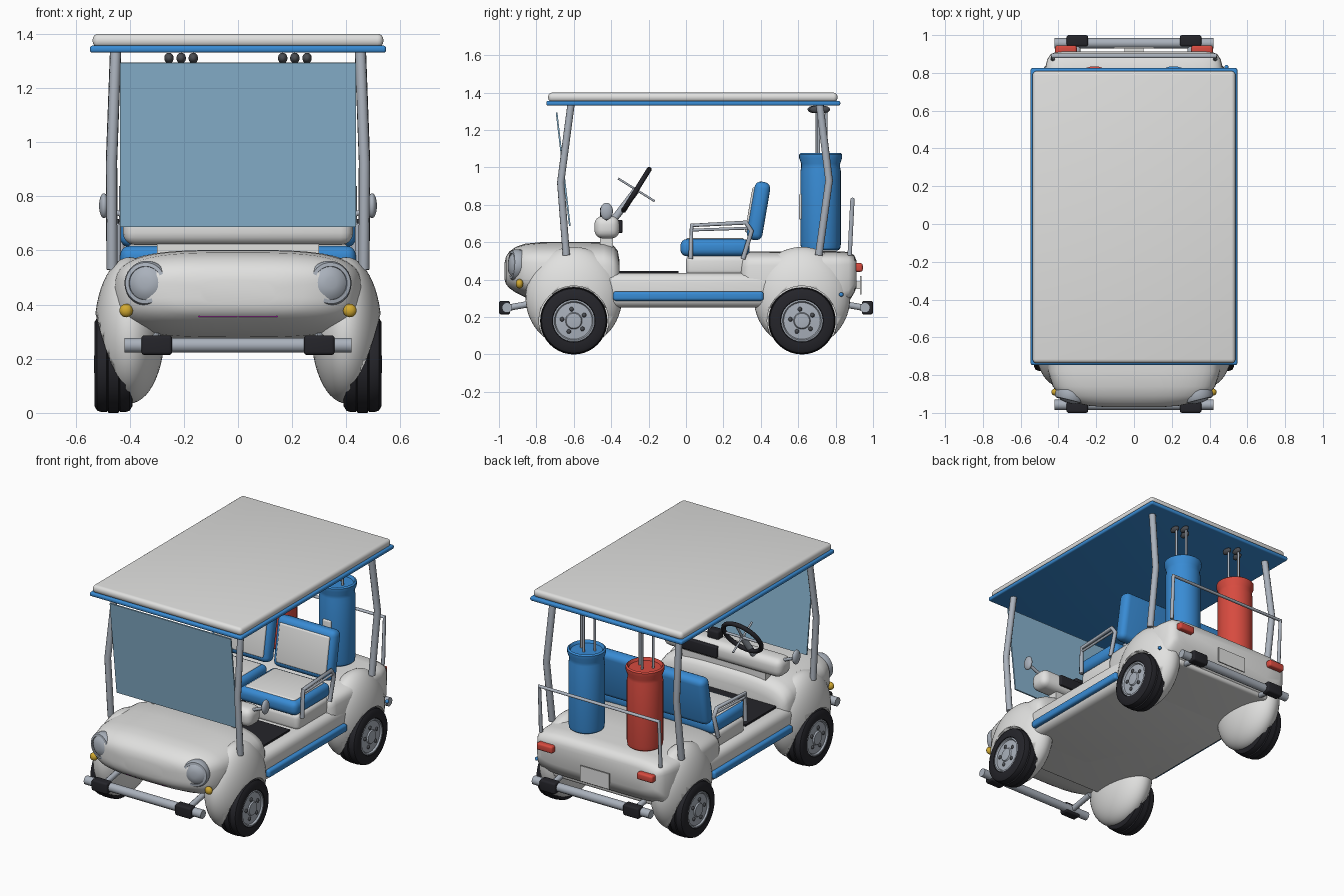
import bpy, bmesh, math
from mathutils import Vector, Matrix

if "Cube" in bpy.data.objects:
    bpy.data.objects.remove(bpy.data.objects["Cube"])


def mat(name, r, g, b):
    m = bpy.data.materials.new(name)
    m.diffuse_color = (r, g, b, 1)
    m.use_nodes = True
    m.node_tree.nodes["Principled BSDF"].inputs["Base Color"].default_value = m.diffuse_color
    return m


WHITE = mat("body_white", .75, .75, .74)
BLUE = mat("trim_blue", .04, .26, .66)
RED = mat("lamp_red", .68, .07, .05)
BLACK = mat("rubber_black", .018, .018, .023)
METAL = mat("metal_grey", .40, .44, .50)
DARK = mat("club_dark_grey", .07, .075, .085)
AMBER = mat("indicator_amber", .65, .40, .03)
PINK = mat("grille_magenta", .8, 0, .8)
GLASS = mat("windshield_blue", .25, .46, .63)


def finish(name, bm, m, angle=40):
    bmesh.ops.recalc_face_normals(bm, faces=bm.faces)
    me = bpy.data.meshes.new(name)
    bm.to_mesh(me)
    bm.free()
    ob = bpy.data.objects.new(name, me)
    bpy.context.collection.objects.link(ob)
    me.materials.append(m)
    bpy.ops.object.select_all(action='DESELECT')
    ob.select_set(True)
    bpy.context.view_layer.objects.active = ob
    bpy.ops.object.shade_smooth_by_angle(angle=math.radians(angle))
    return ob


def box(name, m, x, y, z, bev=0, tilt=0, seg=4):
    """Rounded box from x, y, z ranges, tilted about x through its centre."""
    bm = bmesh.new()
    bmesh.ops.create_cube(bm, size=1)
    for v in bm.verts:
        v.co = Vector((v.co.x * (x[1] - x[0]), v.co.y * (y[1] - y[0]), v.co.z * (z[1] - z[0])))
    if bev:
        bmesh.ops.bevel(bm, geom=bm.edges[:], offset=bev, segments=seg, profile=.5, affect='EDGES')
    c = Vector((sum(x) / 2, sum(y) / 2, sum(z) / 2))
    bm.transform(Matrix.Translation(c) @ Matrix.Rotation(tilt, 4, 'X'))
    return finish(name, bm, m)


def ball(name, m, c, r, seg=24):
    bm = bmesh.new()
    bmesh.ops.create_uvsphere(bm, u_segments=seg, v_segments=seg * 2 // 3, radius=1)
    bm.transform(Matrix.Translation(c) @ Matrix.Diagonal((*r, 1)))
    return finish(name, bm, m, 80)


def lathe(name, m, prof, c, axis=(0, 0, 1), n=32):
    """Revolve (radius, height) points about an axis."""
    bm = bmesh.new()
    rings = [[bm.verts.new((r * math.cos(2 * math.pi * i / n), r * math.sin(2 * math.pi * i / n), h))
              for i in range(n)] for r, h in prof]
    for a, b in zip(rings, rings[1:]):
        for i in range(n):
            bm.faces.new((a[i], a[(i + 1) % n], b[(i + 1) % n], b[i]))
    bm.faces.new(rings[0])
    bm.faces.new(rings[-1])
    rot = Vector((0, 0, 1)).rotation_difference(Vector(axis)).to_matrix().to_4x4()
    bm.transform(Matrix.Translation(c) @ rot)
    return finish(name, bm, m)


def tube(name, m, pts, r):
    cu = bpy.data.curves.new(name, 'CURVE')
    cu.dimensions = '3D'
    cu.bevel_depth, cu.bevel_resolution, cu.use_fill_caps = r, 3, True
    sp = cu.splines.new('POLY')
    sp.points.add(len(pts) - 1)
    for p, q in zip(sp.points, pts):
        p.co = (*q, 1)
    ob = bpy.data.objects.new(name, cu)
    bpy.context.collection.objects.link(ob)
    cu.materials.append(m)
    bpy.ops.object.select_all(action='DESELECT')
    ob.select_set(True)
    bpy.context.view_layer.objects.active = ob
    bpy.ops.object.convert(target='MESH')
    bpy.ops.object.shade_smooth_by_angle(angle=math.radians(50))


def loft(name, m, stations, power, n=48):
    """Superellipse sections along y: (y, half width, bottom, top)."""
    bm = bmesh.new()
    sgn = lambda v: math.copysign(abs(v) ** (2 / power), v)
    rings = []
    for y, w, z0, z1 in stations:
        ang = [2 * math.pi * i / n for i in range(n)]
        rings.append([bm.verts.new((w * sgn(math.cos(a)), y, (z0 + z1) / 2 + (z1 - z0) / 2 * sgn(math.sin(a))))
                      for a in ang])
    for a, b in zip(rings, rings[1:]):
        for i in range(n):
            bm.faces.new((a[i], a[(i + 1) % n], b[(i + 1) % n], b[i]))
    bm.faces.new(rings[0])
    bm.faces.new(rings[-1])
    return finish(name, bm, m, 50)


# Body shell
loft("hood", WHITE, [(-.97, .14, .40, .49), (-.962, .24, .375, .525), (-.945, .32, .355, .55),
                     (-.91, .39, .33, .575), (-.86, .43, .305, .592), (-.78, .455, .28, .60),
                     (-.6, .47, .26, .602), (-.44, .47, .25, .60), (-.39, .465, .25, .585),
                     (-.365, .45, .25, .555), (-.355, .42, .27, .50)], 3.4)
loft("rear_deck", WHITE, [(.295, .43, .27, .50), (.305, .455, .25, .535), (.34, .47, .25, .55),
                          (.6, .48, .25, .552), (.8, .475, .25, .552), (.87, .46, .28, .548),
                          (.90, .44, .33, .53), (.912, .41, .36, .50)], 6)
box("floor_pan", WHITE, (-.475, .475), (-.5, .5), (.25, .435), .05)
box("underbody", WHITE, (-.36, .36), (-.7, .86), (.25, .40), .02)
box("floor_mat", BLACK, (-.40, .40), (-.375, -.04), (.43, .447))
box("seat_base", WHITE, (-.43, .43), (0, .33), (.42, .53), .03)

# Fenders with wheel wells, and wheels
for s in (-1, 1):
    for y, end in ((-.6, "front"), (.62, "rear")):
        f = ball(end + "_fender", WHITE, (s * .40, y, .305), (.13, .258, .27), 40)
        cut = lathe("wheel_well_cutter", BLACK, [(.186, 0), (.186, .3)], (s * .415, y, .18), (s, 0, 0), 48)
        md = f.modifiers.new("well", 'BOOLEAN')
        md.operation, md.object, md.solver = 'DIFFERENCE', cut, 'EXACT'
        bpy.context.view_layer.objects.active = f
        bpy.ops.object.modifier_apply(modifier="well")
        bpy.data.objects.remove(cut)
        c = (s * .46, y, .18)
        lathe(end + "_tyre", BLACK, [(.11, -.07), (.155, -.07), (.172, -.06), (.177, -.045), (.177, -.025),
                                     (.172, -.022), (.18, -.018), (.18, .018), (.172, .022), (.177, .025),
                                     (.177, .045), (.172, .06), (.155, .07), (.115, .07), (.11, .055)],
              c, (s, 0, 0), 40)
        lathe(end + "_rim", METAL, [(.112, .04), (.112, .066), (.104, .068), (.098, .058), (.045, .062),
                                    (.04, .07), (.02, .072)], c, (s, 0, 0))
        for k in range(5):
            a = 2 * math.pi * k / 5 + .5
            ball("wheel_nut", DARK, (s * .522, y + .063 * math.cos(a), .18 + .063 * math.sin(a)),
                 (.009, .012, .012), 9)
    # Blue sill strip
    box("sill_strip", BLUE, (s * .475 - .025, s * .475 + .025), (-.39, .415), (.287, .337), .015)

# Lamps and nose details
box("grille_slot", PINK, (-.145, .145), (-.945, -.938), (.355, .39))
for s in (-1, 1):
    d = Vector((s * .25, -1, .05)).normalized()
    c = Vector((s * .335, -.905, .478))
    lathe("headlight_ring", METAL, [(.07, -.05), (.083, -.02), (.083, .015), (.076, .03), (.062, .032),
                                    (.06, .02)], c, d)
    lathe("headlight_lens", METAL, [(.061, .0), (.061, .026), (.045, .038), (.02, .044)], c, d)
    ball("indicator", AMBER, (s * .413, -.89, .378), (.025, .02, .025), 16)
    box("tail_lamp", RED, (s * .36 - .057, s * .36 + .057), (.89, .945), (.442, .488), .012)
box("number_plate", WHITE, (-.105, .105), (.93, .938), (.32, .42))
box("number_plate_mount", WHITE, (-.05, .05), (.89, .932), (.35, .39))
ball("filler_cap", BLUE, (.49, .83, .32), (.012, .012, .012), 10)

# Bumpers front and rear
for s, end in ((-1, "front"), (1, "rear")):
    tube(end + "_bumper", METAL, [(-.42, s * .957, .25), (.42, s * .957, .25)], .028)
    for t in (-1, 1):
        y = sorted((s * .94, s * 1.0))
        box(end + "_bumper_pad", BLACK, (t * .30 - .057, t * .30 + .057), y, (.214, .286), .012)
        tube(end + "_bumper_arm", METAL, [(t * .3, s * .78, .28), (t * .3, s * .95, .25)], .018)

# Roof
box("roof_rim", BLUE, (-.547, .547), (-.747, .825), (1.33, 1.356), .01)
box("roof_top", WHITE, (-.537, .537), (-.737, .81), (1.35, 1.40), .022)

# Roof posts and windshield
for s in (-1, 1):
    tube("front_post", METAL, [(s * .465, -.64, .53), (s * .467, -.67, .92), (s * .452, -.615, 1.335)], .02)
    tube("rear_post", METAL, [(s * .465, .71, .53), (s * .467, .765, .93), (s * .452, .715, 1.335)], .021)
box("windshield", GLASS, (-.435, .435), (-.661, -.652), (.685, 1.295), 0, math.atan2(.07, .6))

# Dashboard, mirrors
box("dashboard", WHITE, (-.425, .425), (-.49, -.355), (.62, .74), .045)
box("dash_support", WHITE, (-.3, .3), (-.46, -.39), (.57, .64))
box("glovebox", BLACK, (.02, .30), (-.37, -.34), (.65, .72), .006)
box("dash_gauge", BLACK, (.05, .13), (-.46, -.40), (.73, .79), .012)
for s in (-1, 1):
    ball("side_mirror", METAL, (s * .495, -.425, .765), (.018, .034, .046))
    tube("mirror_arm", METAL, [(s * .40, -.425, .72), (s * .495, -.425, .76)], .01)

# Steering wheel
hub = Vector((-.22, -.265, .88))
nrm = Vector((0, -.85, .53)).normalized()
side = Vector((1, 0, 0))
up = nrm.cross(side)
bpy.ops.mesh.primitive_torus_add(major_radius=.128, minor_radius=.014, major_segments=40, minor_segments=10,
                                 location=hub, rotation=nrm.to_track_quat('Z', 'Y').to_euler())
ring = bpy.context.object
ring.name = "steering_wheel"
ring.data.materials.append(BLACK)
bpy.ops.object.shade_smooth_by_angle(angle=1.2)
tube("steering_column", METAL, [(-.22, -.41, .69), hub], .02)
tube("wheel_spoke", METAL, [hub - side * .125, hub + side * .125], .008)
tube("wheel_spoke", METAL, [hub - up * .125, hub + up * .125], .008)
tube("wheel_cross_bar", METAL, [hub - nrm * .115, hub + nrm * .115], .006)

# Seats and armrests
for s in (-1, 1):
    x = sorted((s * .015, s * .435))
    pad = (x[0] + .03, x[1] - .03)
    box("seat_cushion", BLUE, x, (-.03, .34), (.525, .617), .035)
    box("seat_pad", WHITE, pad, (.0, .31), (.59, .623), .012)
    box("seat_back", BLUE, x, (.345, .43), (.61, .925), .035, -.17)
    box("back_pad", WHITE, pad, (.335, .36), (.65, .895), .01, -.17)
    tube("armrest", METAL, [(s * .445, .025, .51), (s * .445, .03, .69), (s * .445, .32, .705),
                            (s * .445, .35, .66), (s * .445, .305, .51)], .013)
    tube("armrest_rail", METAL, [(s * .445, .03, .665), (s * .445, .33, .675)], .008)

# Rear rail
tube("rear_rail", METAL, [(-.43, .875, .53), (-.43, .89, .83), (.43, .89, .83), (.43, .875, .53)], .012)

# Golf bags and clubs
for s, m in ((-1, RED), (1, BLUE)):
    x = s * .21
    lathe("golf_bag", m, [(.09, .555), (.104, .565), (.108, .59), (.108, .98), (.104, 1.0), (.104, 1.02),
                          (.115, 1.05), (.115, 1.07), (.105, 1.078), (.095, 1.06)], (x, .72, 0))
    box("bag_handle", WHITE, (x - .03, x + .03), (.605, .63), (.72, .86), .01)
    for dx, dy in ((-.045, -.02), (0, .03), (.045, -.01)):
        tube("club_shaft", METAL, [(x + dx, .72 + dy, 1.0), (x + dx, .72 + dy, 1.31)], .007)
        ball("club_head", DARK, (x + dx, .705 + dy, 1.31), (.018, .035, .02), 14)
